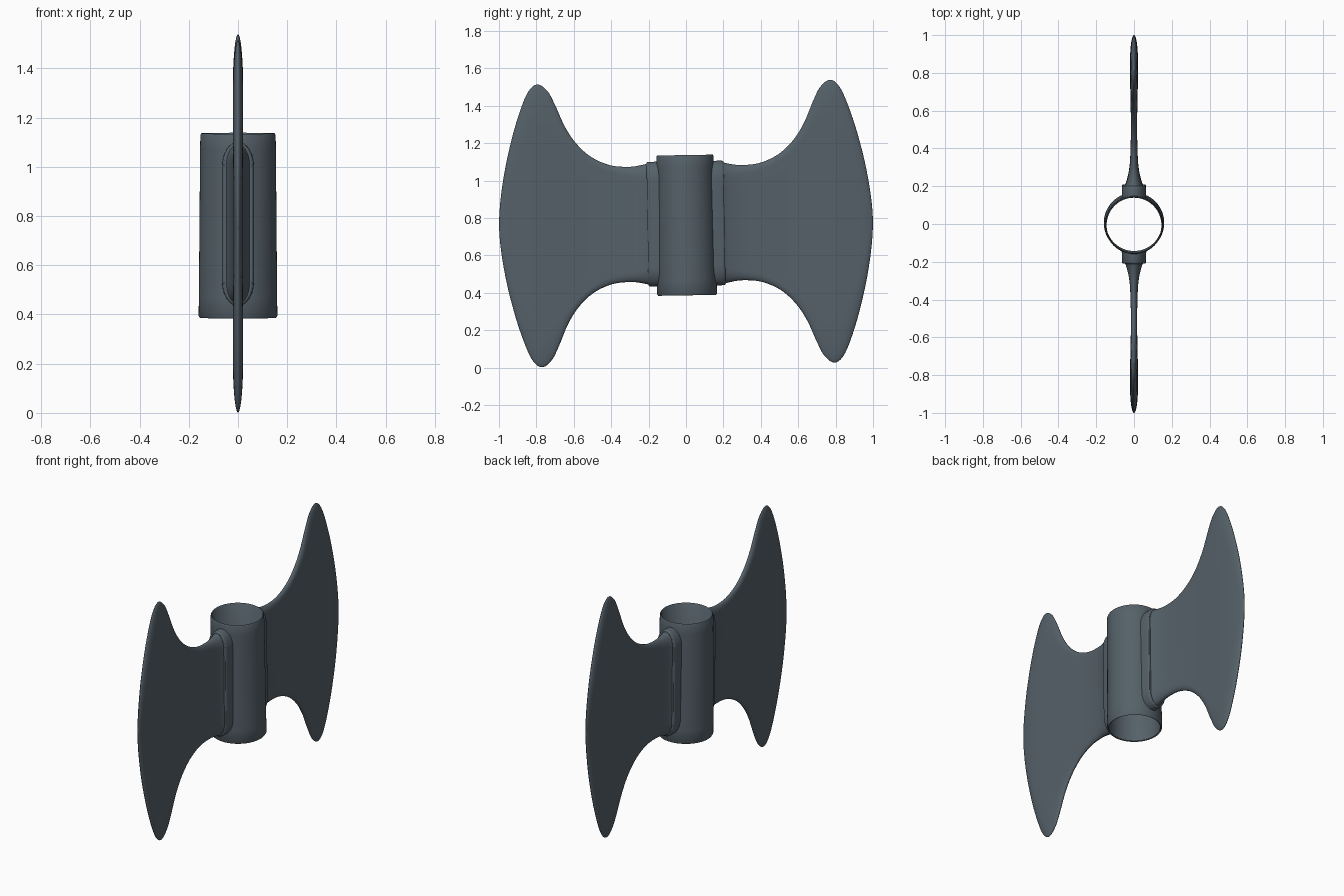
import bpy, bmesh, math
from mathutils import Matrix

cube = bpy.data.objects.get("Cube")
if cube:
    bpy.data.objects.remove(cube, do_unlink=True)

# Single dark steel colour
steel = bpy.data.materials.new("dark_steel")
steel.use_nodes = True
STEEL = (0.09, 0.118, 0.14, 1)
steel.diffuse_color = STEEL
steel.node_tree.nodes["Principled BSDF"].inputs["Base Color"].default_value = STEEL

# The whole head leans very slightly about x
LEAN = Matrix.Translation((0, 0, 0.77)) @ Matrix.Rotation(0.016, 4, 'X')


def loft(name, rings, turn=0.0, caps=False, joined=False, angle=40):
    """Skin a list of equal-length rings into one object."""
    bm = bmesh.new()
    loops = [[bm.verts.new(p) for p in ring] for ring in rings]
    pairs = list(zip(loops, loops[1:]))
    if joined:
        pairs.append((loops[-1], loops[0]))
    for a, b in pairs:
        n = len(a)
        for i in range(n):
            j = (i + 1) % n
            bm.faces.new((a[i], a[j], b[j], b[i]))
    if caps:
        bm.faces.new(loops[0])
        bm.faces.new(loops[-1])
    bmesh.ops.remove_doubles(bm, verts=bm.verts, dist=1e-5)
    bmesh.ops.recalc_face_normals(bm, faces=bm.faces)
    bm.transform(LEAN @ Matrix.Rotation(turn, 4, 'Z'))
    mesh = bpy.data.meshes.new(name)
    bm.to_mesh(mesh)
    bm.free()
    mesh.materials.append(steel)
    obj = bpy.data.objects.new(name, mesh)
    bpy.context.collection.objects.link(obj)
    bpy.ops.object.select_all(action='DESELECT')
    obj.select_set(True)
    bpy.context.view_layer.objects.active = obj
    bpy.ops.object.shade_smooth_by_angle(angle=math.radians(angle))
    return obj


def section(h, t, r, steps=12, flats=10):
    """Upright slab outline (x, z): half height h, half thickness t, rounded ends r tall."""
    r = min(r, h)
    right = []
    for i in range(steps):
        a = math.pi / 2 * i / steps
        right.append((t * math.sin(a), h - r + r * math.cos(a)))
    for i in range(flats + 1):
        right.append((t, (h - r) * (1 - 2 * i / flats)))
    for i in range(1, steps):
        a = math.pi / 2 * i / steps
        right.append((t * math.cos(a), -(h - r) - r * math.sin(a)))
    return right + [(-x, -z) for x, z in right]


def smooth_path(points, steps=6):
    """Catmull-Rom curve through the control points."""
    out = []
    ext = [points[0]] + points + [points[-1]]
    for p0, p1, p2, p3 in zip(ext, ext[1:], ext[2:], ext[3:]):
        for k in range(steps):
            u = k / steps
            out.append([0.5 * (2 * b + (c - a) * u + (2 * a - 5 * b + 4 * c - d) * u * u
                               + (3 * b - a - 3 * c + d) * u ** 3)
                        for a, b, c, d in zip(p0, p1, p2, p3)])
    out.append(list(points[-1]))
    return out


# Socket: thin, slightly tapered open tube with softened rims
tube = [(0.155, -0.384), (0.16, -0.376), (0.159, -0.3), (0.154, 0.3), (0.153, 0.358),
        (0.149, 0.366), (0.145, 0.362), (0.149, -0.38)]
SIDES = 64
loft("socket", [[(r * math.cos(2 * math.pi * i / SIDES), r * math.sin(2 * math.pi * i / SIDES), z)
                 for i in range(SIDES)] for r, z in tube], joined=True, angle=50)

# Blade stations: distance out, half height, half thickness, rounded end height
stations = [(0.195, 0.327, 0.052, 0.09), (0.23, 0.317, 0.038, 0.07), (0.3, 0.308, 0.024, 0.05),
            (0.4, 0.318, 0.018, 0.04), (0.5, 0.363, 0.017, 0.04), (0.58, 0.437, 0.017, 0.05),
            (0.64, 0.53, 0.018, 0.08), (0.69, 0.645, 0.019, 0.14), (0.73, 0.72, 0.02, 0.2),
            (0.785, 0.756, 0.021, 0.22), (0.84, 0.705, 0.021, 0.22), (0.9, 0.55, 0.02, 0.2),
            (0.95, 0.365, 0.016, 0.17), (0.98, 0.21, 0.011, 0.15), (0.995, 0.09, 0.006, 0.09),
            (1.0, 0.001, 0.001, 0.001)]

for side, turn in (("back", 0.0), ("front", math.pi)):
    loft(side + "_blade",
         [[(x, y, z) for x, z in section(h, t, r)] for y, h, t, r in smooth_path(stations)],
         turn, caps=True, angle=60)

    # Collar: rounded block whose root follows the socket wall
    root = [(x, math.sqrt(0.152 ** 2 - x * x), z) for x, z in section(0.333, 0.065, 0.1)]
    outer = [[(x, y, z) for x, z in section(h, t, 0.1)]
             for y, h, t in ((0.197, 0.333, 0.064), (0.203, 0.331, 0.062), (0.206, 0.326, 0.057))]
    collar = loft(side + "_collar", [root] + outer, turn, angle=50)
    # Close the outer face of the collar behind the blade
    bm = bmesh.new()
    bm.from_mesh(collar.data)
    n = len(root)
    bm.verts.ensure_lookup_table()
    bm.faces.new(bm.verts[-n:])
    bmesh.ops.recalc_face_normals(bm, faces=bm.faces)
    bm.to_mesh(collar.data)
    bm.free()
